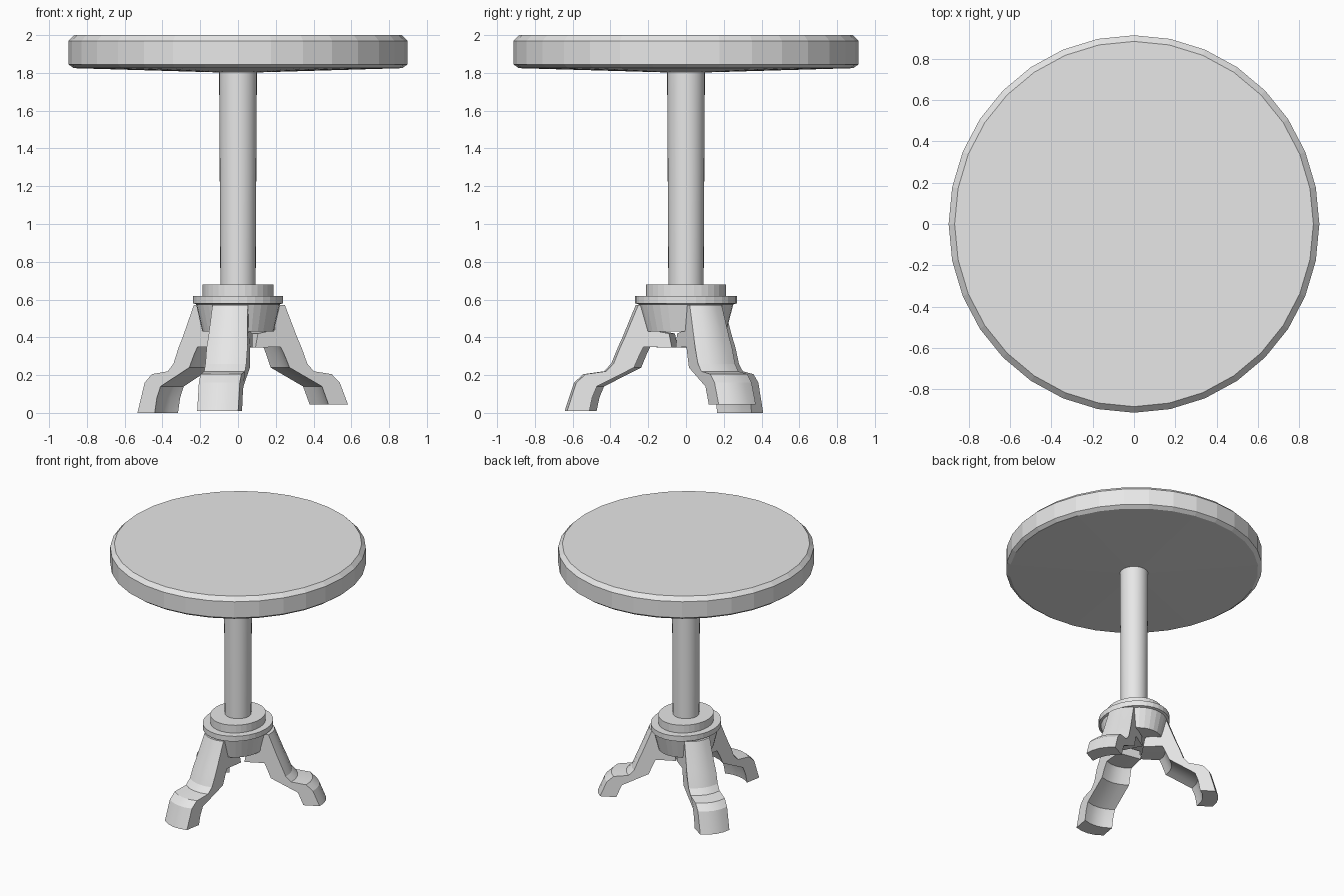
import bpy, bmesh, math

if "Cube" in bpy.data.objects:
    bpy.data.objects.remove(bpy.data.objects["Cube"])

grey = bpy.data.materials.new("light_grey")
grey.diffuse_color = (0.8, 0.8, 0.8, 1)
grey.use_nodes = True
grey.node_tree.nodes["Principled BSDF"].inputs["Base Color"].default_value = grey.diffuse_color


def finish(name, bm, smooth=None):
    bmesh.ops.remove_doubles(bm, verts=bm.verts, dist=1e-5)
    bmesh.ops.recalc_face_normals(bm, faces=bm.faces)
    me = bpy.data.meshes.new(name)
    bm.to_mesh(me)
    bm.free()
    me.materials.append(grey)
    ob = bpy.data.objects.new(name, me)
    bpy.context.collection.objects.link(ob)
    if smooth:
        bpy.context.view_layer.objects.active = ob
        ob.select_set(True)
        bpy.ops.object.shade_smooth_by_angle(angle=math.radians(smooth))
        ob.select_set(False)
    return ob


def turned(name, profile, y_scale=1.0, sides=32, smooth=None):
    """Solid of revolution from (radius, z) points, closed at both ends."""
    bm = bmesh.new()
    rings = []
    for r, z in profile:
        rings.append([bm.verts.new((r * math.cos(2 * math.pi * i / sides),
                                    r * y_scale * math.sin(2 * math.pi * i / sides), z))
                      for i in range(sides)])
    for a, b in zip(rings, rings[1:]):
        for i in range(sides):
            j = (i + 1) % sides
            bm.faces.new((a[i], a[j], b[j], b[i]))
    bm.faces.new(rings[0])
    bm.faces.new(rings[-1])
    return finish(name, bm, smooth)


# round top with bevelled rim and slightly conical underside
turned("table_top", [(0.02, 1.80), (0.87, 1.825), (0.897, 1.845),
                     (0.897, 1.97), (0.868, 2.0)], 1.018)

# column
turned("column", [(0.093, 0.6), (0.1, 1.81)], 1.0, 32, 30)

# stepped collar that carries the legs
turned("collar", [(0.188, 0.43), (0.222, 0.575), (0.238, 0.58), (0.238, 0.62),
                  (0.187, 0.62), (0.187, 0.68)], 1.13)

# leg side outline: (distance from axis, height, half width)
OUTER = [(0.20, 0.57, 0.092), (0.27, 0.57, 0.095), (0.34, 0.40, 0.105),
         (0.365, 0.345, 0.11), (0.40, 0.26, 0.11), (0.44, 0.22, 0.11),
         (0.55, 0.205, 0.11), (0.60, 0.16, 0.11), (0.65, 0.0, 0.11)]
INNER = [(0.53, 0.0, 0.11), (0.515, 0.08, 0.11), (0.49, 0.14, 0.11),
         (0.29, 0.24, 0.11), (0.26, 0.31, 0.105), (0.24, 0.35, 0.1),
         (0.06, 0.345, 0.09), (0.075, 0.42, 0.09), (0.18, 0.44, 0.09)]


def leg(name, degrees, reach, foot_z):
    bm = bmesh.new()
    ca, sa = math.cos(math.radians(degrees)), math.sin(math.radians(degrees))
    slices = []
    for t in (-1, -0.5, 0, 0.5, 1):
        ring = []
        for r, z, w in OUTER + INNER:
            # outline bows inward toward the sides, giving a rounded face
            d = r * reach - (0.03 * t * t if r > 0.19 else 0)
            s = w * t
            ring.append(bm.verts.new((d * ca - s * sa, d * sa + s * ca, max(z, foot_z))))
        slices.append(ring)
    n = len(slices[0])
    for a, b in zip(slices, slices[1:]):
        for i in range(n):
            j = (i + 1) % n
            bm.faces.new((a[i], a[j], b[j], b[i]))
    bm.faces.new(slices[0])
    bm.faces.new(slices[-1])
    finish(name, bm, 20)


leg("front_leg", 260, 1.0, 0.01)
leg("right_leg", 27, 0.965, 0.045)
leg("left_leg", 146, 0.92, 0.0)
